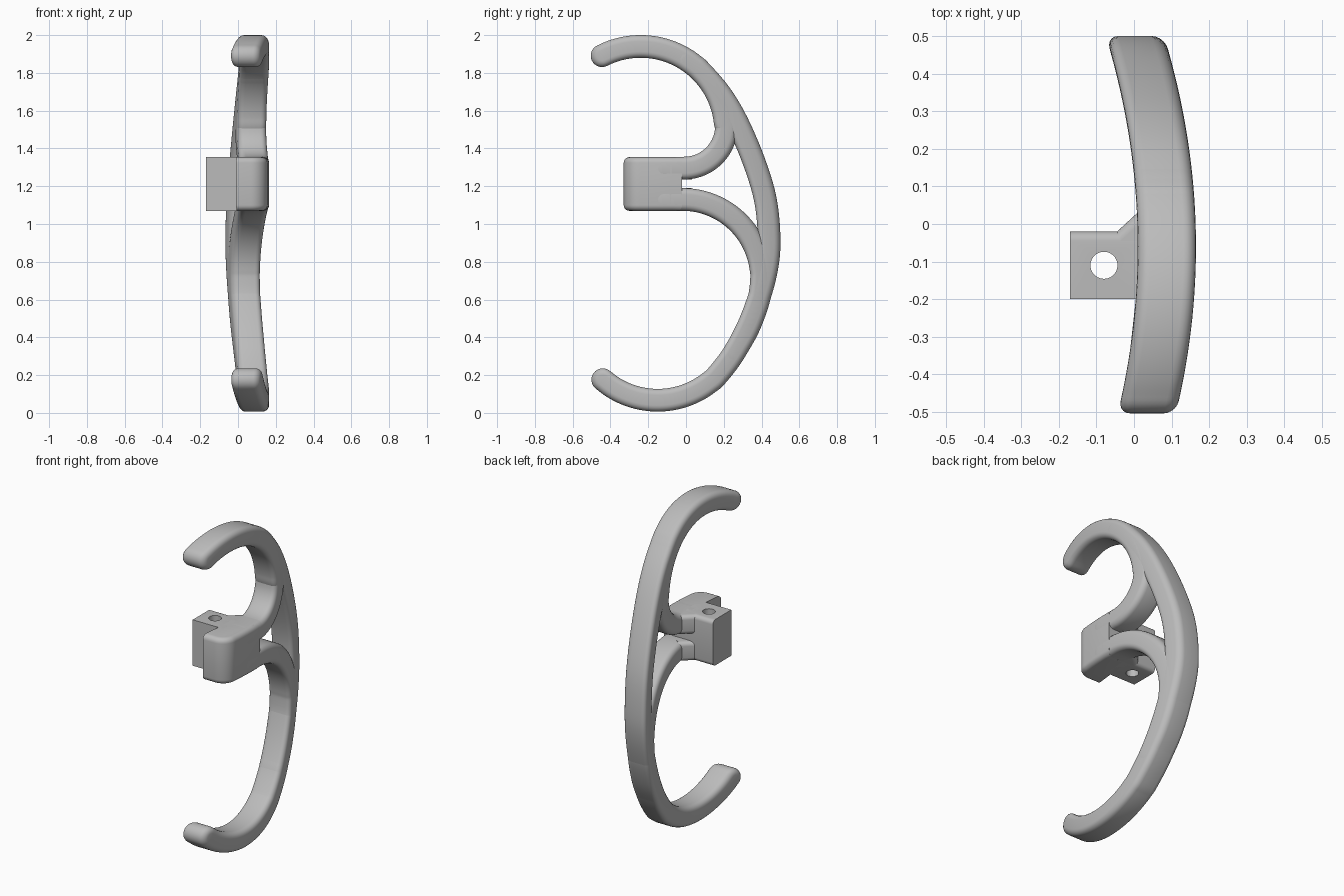
import bpy, bmesh
from math import sin, cos, pi, radians
from mathutils import Vector

if "Cube" in bpy.data.objects:
    bpy.data.objects.remove(bpy.data.objects["Cube"])

grey = bpy.data.materials.new("plain grey")
grey.use_nodes = True
grey.diffuse_color = (0.5, 0.5, 0.5, 1)
grey.node_tree.nodes["Principled BSDF"].inputs["Base Color"].default_value = (0.5, 0.5, 0.5, 1)

HALF_WIDTH, HALF_DEPTH, ROUND = 0.06, 0.0775, 0.033


def bend(y):
    """Sideways offset of the centre of the strip at depth y."""
    return 0.0875 - 0.27 * (y + 0.06) ** 2


def finish(bm, name):
    bmesh.ops.recalc_face_normals(bm, faces=bm.faces)
    mesh = bpy.data.meshes.new(name)
    bm.to_mesh(mesh)
    bm.free()
    mesh.materials.append(grey)
    obj = bpy.data.objects.new(name, mesh)
    bpy.context.collection.objects.link(obj)
    bpy.ops.object.select_all(action='DESELECT')
    bpy.context.view_layer.objects.active = obj
    obj.select_set(True)
    return obj


def arc(cy, cz, r, start, end, steps=12):
    angles = [radians(start + (end - start) * i / steps) for i in range(steps + 1)]
    return [(cy + r * cos(a), cz + r * sin(a)) for a in angles]


def smooth_path(points, steps=5):
    """Catmull-Rom curve through the points."""
    p = [Vector(q) for q in points]
    p = [2 * p[0] - p[1]] + p + [2 * p[-1] - p[-2]]
    out = []
    for a, b, c, d in zip(p, p[1:], p[2:], p[3:]):
        for i in range(steps):
            t = i / steps
            out.append(0.5 * (2 * b + (c - a) * t + (2 * a - 5 * b + 4 * c - d) * t * t
                              + (3 * b - a - 3 * c + d) * t ** 3))
    return out + [p[-2]]


def strip(name, points):
    """Rounded bar swept along a path in the y-z plane, with round ends."""
    profile = []
    for k, (sn, sx) in enumerate([(1, 1), (-1, 1), (-1, -1), (1, -1)]):
        for i in range(6):
            a = (k + i / 5) * pi / 2
            profile.append((sn * (HALF_WIDTH - ROUND) + ROUND * cos(a),
                            sx * (HALF_DEPTH - ROUND) + ROUND * sin(a)))
    path = smooth_path(points)
    tangents = [(path[min(i + 1, len(path) - 1)] - path[max(i - 1, 0)]).normalized()
                for i in range(len(path))]
    stations = [(path[0], tangents[0], -pi / 2 * (1 - i / 8)) for i in range(8)]
    stations += [(p, t, 0) for p, t in zip(path, tangents)]
    stations += [(path[-1], tangents[-1], pi / 2 * i / 8) for i in range(1, 9)]
    bm = bmesh.new()
    rings = []
    for p, t, s in stations:
        normal = Vector((-t.y, t.x))
        ring = []
        for n, x in profile:
            q = p + normal * n * cos(s) + t * abs(n) * sin(s)
            ring.append(bm.verts.new((bend(q.x) + x, q.x, q.y)))
        rings.append(ring)
    for r0, r1 in zip(rings, rings[1:]):
        for i in range(len(profile)):
            j = (i + 1) % len(profile)
            bm.faces.new((r0[i], r0[j], r1[j], r1[i]))
    bmesh.ops.remove_doubles(bm, verts=bm.verts, dist=1e-5)
    obj = finish(bm, name)
    bpy.ops.object.shade_smooth_by_angle(angle=radians(35))
    return obj


def prism(name, outline, z0, z1, width, rounded):
    """Upright prism; edges chosen by the rule 'rounded' are bevelled."""
    bm = bmesh.new()
    face = bm.faces.new([bm.verts.new((x, y, z0)) for x, y in outline])
    new = bmesh.ops.extrude_face_region(bm, geom=[face])["geom"]
    for v in new:
        if isinstance(v, bmesh.types.BMVert):
            v.co.z = z1
    bmesh.ops.recalc_face_normals(bm, faces=bm.faces)
    edges = [e for e in bm.edges if rounded(e.verts[0].co, e.verts[1].co)]
    bmesh.ops.bevel(bm, geom=edges, offset=width, offset_type='OFFSET',
                    segments=5, profile=0.5, affect='EDGES')
    obj = finish(bm, name)
    bpy.ops.object.shade_smooth_by_angle(angle=radians(35))
    return obj


# Long outer rim from the upper tip to the lower tip
strip("outer_rim", arc(-0.24, 1.49, 0.45, 117, 45)
      + [(0.18, 1.69), (0.27, 1.54), (0.36, 1.33), (0.42, 1.13), (0.44, 0.93),
         (0.43, 0.78), (0.39, 0.62), (0.33, 0.46), (0.25, 0.31)]
      + arc(-0.15, 0.51, 0.443, -45, -131))

# Inner branches joining the rim to the mount
strip("upper_branch", arc(-0.24, 1.49, 0.45, 58, 6)
      + arc(-0.01, 1.52, 0.224, -2, -90) + [(-0.12, 1.294)])
strip("lower_branch", [(-0.12, 1.13)] + arc(-0.02, 0.71, 0.42, 90, 0)
      + [(0.385, 0.6), (0.33, 0.45), (0.25, 0.31)])

# Mount with a large round on its front outer corner
LOW, HIGH = 1.07, 1.354
ys = [-0.02, -0.08, -0.14, -0.2]
outline = [(bend(y) + HALF_DEPTH, y) for y in ys]
outline += arc(0.068, -0.242, 0.088, 0, -90, 10)
outline += [(bend(y) - HALF_DEPTH, y) for y in [-0.33] + ys[::-1]]
prism("mount", outline, LOW, HIGH, 0.03,
      lambda a, b: a.z == b.z and max(a.x, b.x) > 0.012)

# Fastening block with a vertical screw hole
block = prism("fastening_block", [(-0.17, -0.2), (0.04, -0.2), (0.04, -0.02), (-0.17, -0.02)],
              LOW, HIGH, 0.025, lambda a, b: a.z == b.z and min(a.y, b.y) > -0.03)
bpy.ops.mesh.primitive_cylinder_add(vertices=40, radius=0.036, depth=1, location=(-0.08, -0.11, 1.2))
cutter = bpy.context.object
cutter.name = "hole_cutter"
cutter.hide_render = True
cut = block.modifiers.new("screw hole", 'BOOLEAN')
cut.operation = 'DIFFERENCE'
cut.solver = 'EXACT'
cut.object = cutter
bpy.ops.object.select_all(action='DESELECT')
bpy.context.view_layer.objects.active = block
block.select_set(True)
bpy.ops.object.modifier_apply(modifier=cut.name)
bpy.data.objects.remove(cutter)
bpy.ops.object.shade_smooth_by_angle(angle=radians(35))

# Slanted webs between the block and each branch
web = [(-0.045, -0.1), (0.08, -0.1), (0.08, 0.0), (0.02, 0.04), (-0.045, -0.02)]
for name, z0, z1 in (("lower_web", LOW, 1.19), ("upper_web", 1.235, HIGH)):
    prism(name, web, z0, z1, 0.025,
          lambda a, b: a.z == b.z and min(a.y, b.y) > -0.03 and max(a.x, b.x) < 0.03)
